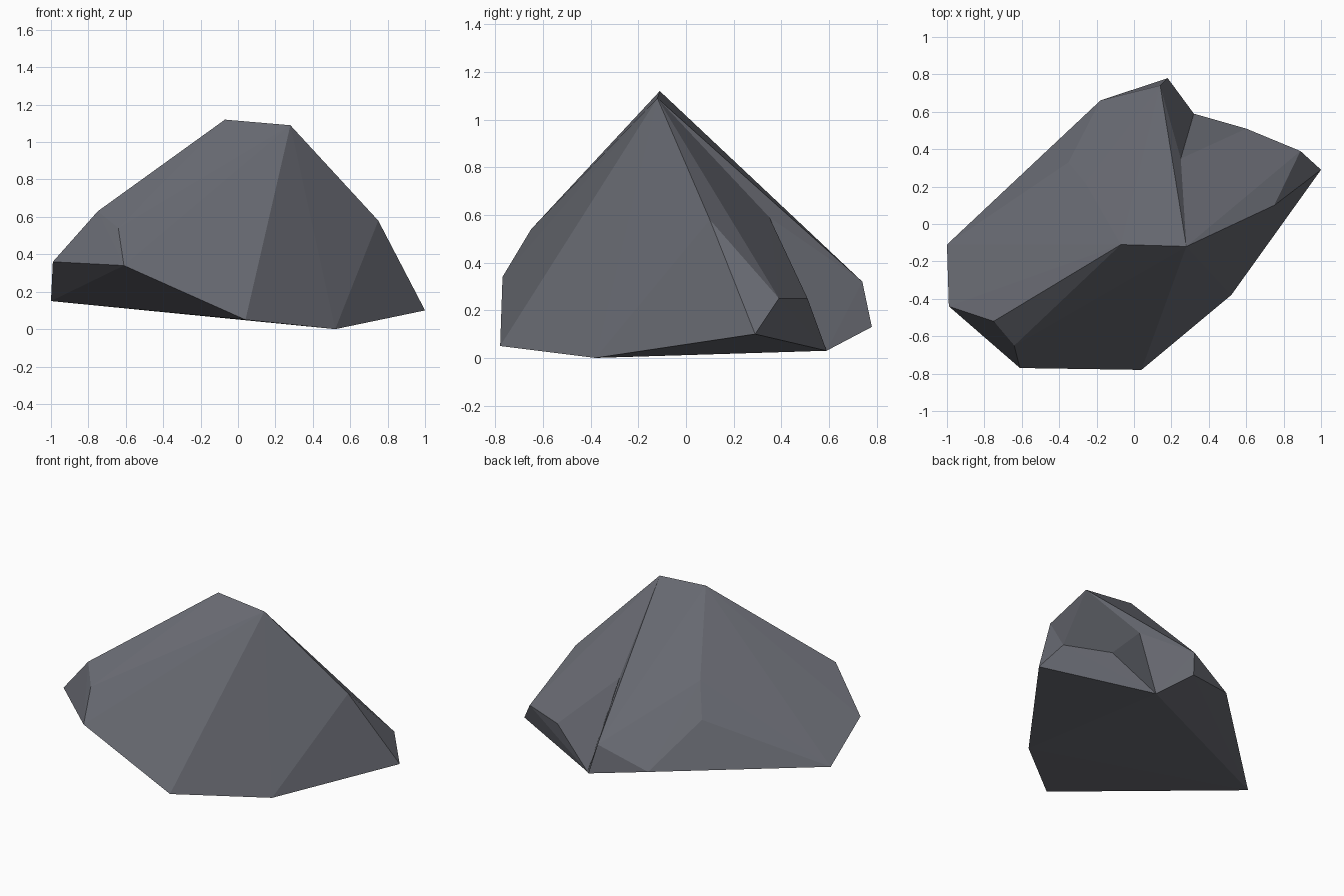
import bpy, bmesh
from mathutils import Vector

if "Cube" in bpy.data.objects:
    bpy.data.objects.remove(bpy.data.objects["Cube"])

# Edge loop where the two convex lumps of the boulder meet
SEAM = [(0.28, -0.12, 1.09), (0.25, 0.35, 0.59), (0.32, 0.59, 0.03), (0.52, -0.38, 0.0)]

# Corners of the large left lump and the small right lump
LEFT = [(-0.07, -0.11, 1.12), (-0.26, 0.22, 0.66), (-0.35, 0.33, 0.46), (0.14, 0.74, 0.32),
        (0.18, 0.78, 0.13), (-0.18, 0.66, 0.19), (-1.0, -0.11, 0.15), (-0.99, -0.44, 0.36),
        (-0.75, -0.52, 0.63), (-0.64, -0.65, 0.54), (-0.61, -0.77, 0.34), (0.04, -0.78, 0.05)]
RIGHT = [(0.75, 0.10, 0.58), (1.0, 0.29, 0.10), (0.89, 0.39, 0.25), (0.60, 0.51, 0.25)]


def add_lump(bm, corners):
    """Wrap the corners in a convex skin, left open at the seam."""
    verts = [bm.verts.new(c) for c in corners + SEAM]
    seam = set(verts[-len(SEAM):])
    bmesh.ops.convex_hull(bm, input=verts)
    inner = [f for f in bm.faces if set(f.verts) <= seam]
    bmesh.ops.delete(bm, geom=inner, context='FACES')


# Boulder: both lumps welded along the seam, leaving the notch between them
mesh = bpy.data.meshes.new("boulder")
whole = bmesh.new()
for corners in (LEFT, RIGHT):
    lump = bmesh.new()
    add_lump(lump, corners)
    part = bpy.data.meshes.new("lump")
    lump.to_mesh(part)
    lump.free()
    whole.from_mesh(part)
    bpy.data.meshes.remove(part)
bmesh.ops.remove_doubles(whole, verts=whole.verts[:], dist=0.001)
bmesh.ops.recalc_face_normals(whole, faces=whole.faces[:])
whole.to_mesh(mesh)
whole.free()

# Slate grey stone
stone = bpy.data.materials.new("slate_grey")
stone.diffuse_color = (0.14, 0.146, 0.17, 1.0)
stone.use_nodes = True
stone.node_tree.nodes["Principled BSDF"].inputs["Base Color"].default_value = stone.diffuse_color
mesh.materials.append(stone)
boulder = bpy.data.objects.new("boulder", mesh)
bpy.context.collection.objects.link(boulder)
